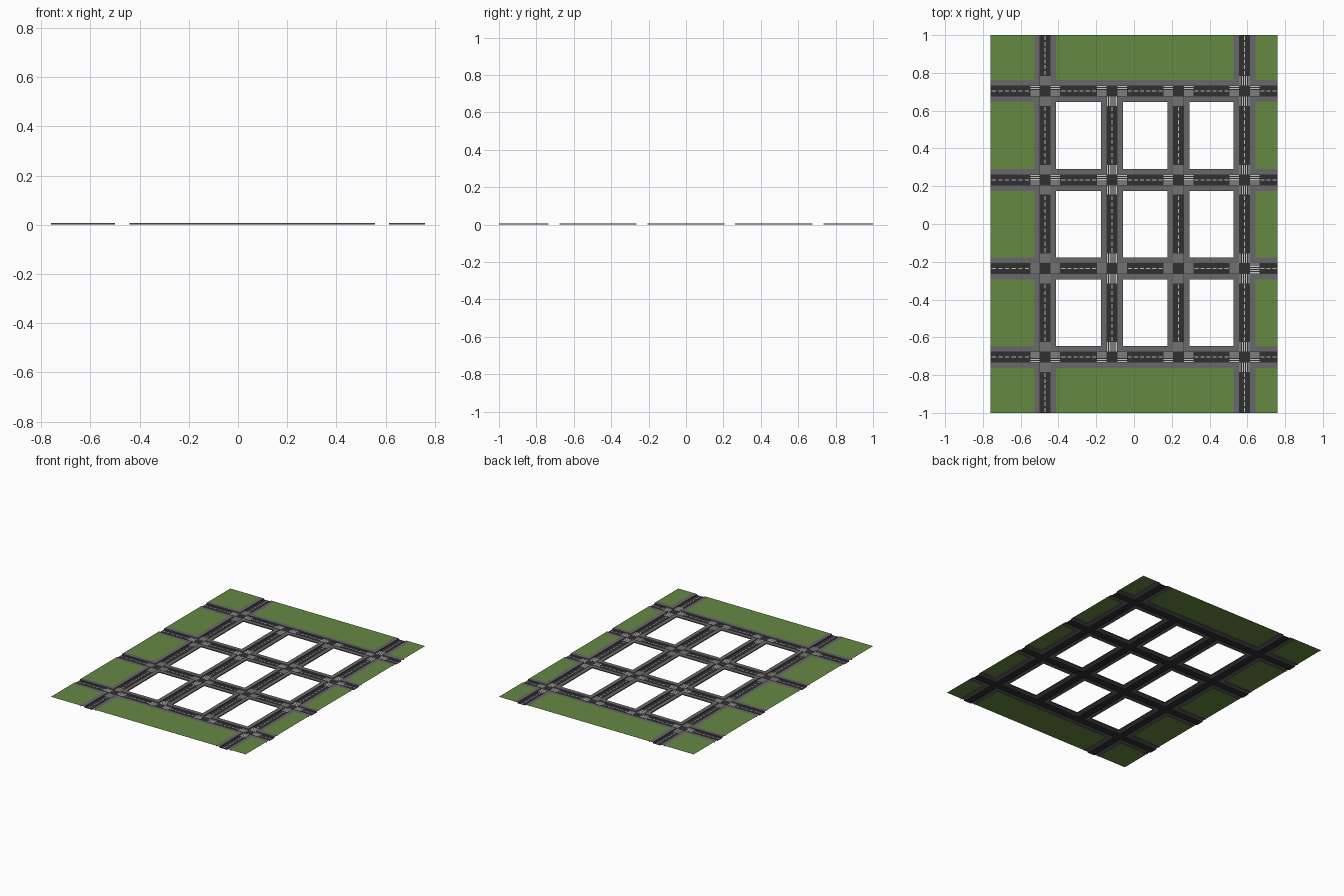
import bpy, bmesh

if "Cube" in bpy.data.objects:
    bpy.data.objects.remove(bpy.data.objects["Cube"])

COLS = [-0.47, -0.117, 0.235, 0.585]     # road centres along x
ROWS = [-0.705, -0.235, 0.234, 0.705]    # road centres along y
EX, EY = 0.76, 1.0                       # half extents
R, W, H = 0.029, 0.029, 0.007            # half road, walk width, kerb height
CW = 0.05                                # crosswalk length
MARK = 0.0012                            # marking height


def rect(bm, x0, x1, y0, y1, z):
    bm.faces.new([bm.verts.new(p) for p in
                  ((x0, y0, z), (x1, y0, z), (x1, y1, z), (x0, y1, z))])


def wall(bm, a, b):
    bm.faces.new([bm.verts.new(p) for p in
                  ((*a, 0), (*b, 0), (*b, H), (*a, H))])


def finish(bm, name, color):
    bmesh.ops.remove_doubles(bm, verts=bm.verts, dist=0.00005)
    me = bpy.data.meshes.new(name)
    bm.to_mesh(me)
    bm.free()
    ob = bpy.data.objects.new(name, me)
    bpy.context.collection.objects.link(ob)
    m = bpy.data.materials.new(name)
    m.diffuse_color = (*color, 1)
    m.use_nodes = True
    m.node_tree.nodes["Principled BSDF"].inputs["Base Color"].default_value = m.diffuse_color
    me.materials.append(m)


road, walk, grass = bmesh.new(), bmesh.new(), bmesh.new()
stripes, plates, dashes = bmesh.new(), bmesh.new(), bmesh.new()


# one city block: kerbed sidewalk on road sides, lawn if it touches the border
def block(x0, x1, y0, y1):
    w, e, s, n = x0 > -EX, x1 < EX, y0 > -EY, y1 < EY
    a, b = x0 + W * w, x1 - W * e
    c, d = y0 + W * s, y1 - W * n
    if w:
        rect(walk, x0, a, y0, y1, H)
        wall(walk, (x0, y1), (x0, y0))
        wall(walk, (a, c), (a, d))
    if e:
        rect(walk, b, x1, y0, y1, H)
        wall(walk, (x1, y0), (x1, y1))
        wall(walk, (b, d), (b, c))
    if s:
        rect(walk, a, b, y0, c, H)
        wall(walk, (x0, y0), (x1, y0))
        wall(walk, (b, c), (a, c))
    if n:
        rect(walk, a, b, d, y1, H)
        wall(walk, (x1, y1), (x0, y1))
        wall(walk, (a, d), (b, d))
    if not (w and e and s and n):
        rect(grass, a, b, c, d, H)


def spans(centres, ext):
    lo = [-ext] + [c + R for c in centres]
    hi = [c - R for c in centres] + [ext]
    return list(zip(lo, hi))


XS, YS = spans(COLS, EX), spans(ROWS, EY)
for j, (y0, y1) in enumerate(YS):
    if j in (0, 4):
        block(*XS[0], y0, y1)
        block(XS[1][0], XS[3][1], y0, y1)
        block(*XS[4], y0, y1)
    else:
        for xs in XS:
            block(*xs, y0, y1)


# rectangle given along/across a road direction
def along(bm, horiz, c, t0, t1, o0, o1, z):
    if horiz:
        rect(bm, t0, t1, c + o0, c + o1, z)
    else:
        rect(bm, c + o0, c + o1, t0, t1, z)


def crosswalk(horiz, c, t0, t1, plain):
    if plain:
        along(plates, horiz, c, t0, t1, -R + 0.001, R - 0.001, MARK)
    else:
        for k in range(5):
            o = (k - 2) * 0.0115
            along(stripes, horiz, c, t0, t1, o - 0.003, o + 0.003, MARK)


# one road segment between intersections: crosswalks at its ends, dashes between
def segment(horiz, c, t0, t1, lo, hi, plain):
    if lo:
        crosswalk(horiz, c, t0, t0 + CW, plain)
        t0 += CW
    if hi:
        crosswalk(horiz, c, t1 - CW, t1, plain)
        t1 -= CW
    n = max(1, round((t1 - t0) / 0.033))
    step = (t1 - t0) / n
    for k in range(n):
        t = t0 + (k + 0.5) * step
        along(dashes, horiz, c, t - 0.011, t + 0.011, -0.0025, 0.0025, MARK)


for j, y in enumerate(ROWS):
    rect(road, -EX, EX, y - R, y + R, 0)
    for i, (x0, x1) in enumerate(XS):
        segment(True, y, x0, x1, i > 0, i < 4, j == 1 and i < 4)
for i, x in enumerate(COLS):
    for j, (y0, y1) in enumerate(YS):
        if j in (0, 4) and i in (1, 2):
            continue
        rect(road, x - R, x + R, y0, y1, 0)
        segment(False, x, y0, y1, j > 0, j < 4, i in (0, 2))

finish(road, "asphalt_roads", (0.03, 0.03, 0.031))
finish(walk, "sidewalks", (0.14, 0.14, 0.145))
finish(grass, "grass_lawns", (0.13, 0.25, 0.055))
finish(stripes, "crosswalk_stripes", (0.6, 0.6, 0.6))
finish(plates, "plain_crossings", (0.17, 0.17, 0.17))
finish(dashes, "lane_dashes", (0.5, 0.5, 0.5))
